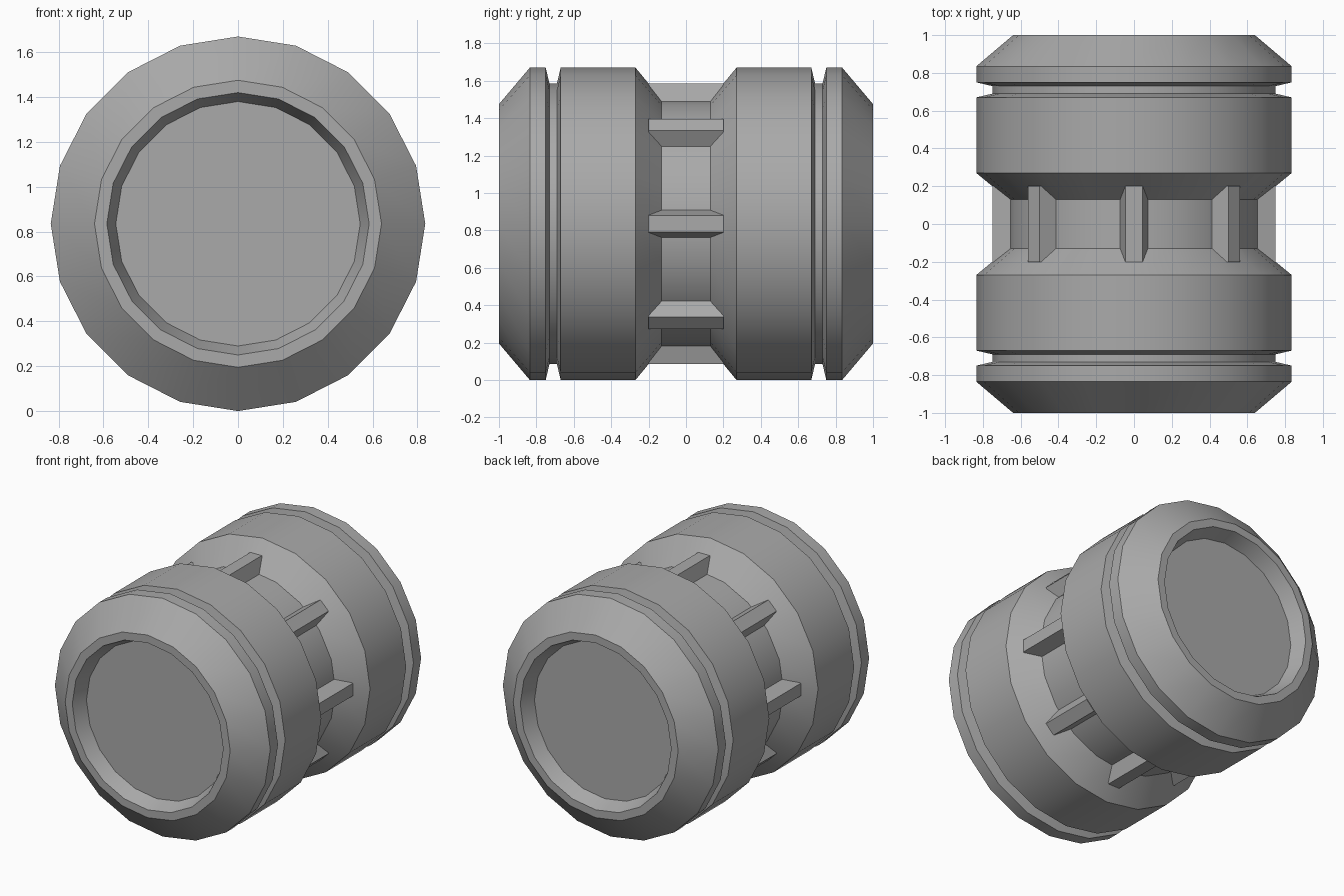
import bpy
import bmesh
import math
from mathutils import Matrix, Vector

SIDES = 20
RADIUS = 0.835
CENTRE = Matrix.Translation((0, 0, RADIUS))

cube = bpy.data.objects.get("Cube")
if cube:
    bpy.data.objects.remove(cube, do_unlink=True)

grey = bpy.data.materials.new("mid grey")
grey.use_nodes = True
colour = (0.4, 0.4, 0.4, 1)
grey.diffuse_color = colour
grey.node_tree.nodes["Principled BSDF"].inputs["Base Color"].default_value = colour


def add_object(name, bm, smooth):
    bmesh.ops.recalc_face_normals(bm, faces=bm.faces)
    mesh = bpy.data.meshes.new(name)
    bm.to_mesh(mesh)
    bm.free()
    mesh.materials.append(grey)
    obj = bpy.data.objects.new(name, mesh)
    obj.matrix_world = CENTRE
    bpy.context.collection.objects.link(obj)
    if smooth:
        bpy.ops.object.select_all(action="DESELECT")
        obj.select_set(True)
        bpy.context.view_layer.objects.active = obj
        bpy.ops.object.shade_smooth_by_angle(angle=math.radians(30))
    return obj


# Drum: half profile (y, radius) mirrored and turned around the y axis
half = [(-0.90, 0.545), (-1.0, 0.585), (-1.0, 0.64), (-0.835, RADIUS),
        (-0.75, RADIUS), (-0.73, 0.75), (-0.69, 0.75), (-0.67, RADIUS),
        (-0.27, RADIUS), (-0.13, 0.665)]
profile = half + [(-y, r) for y, r in reversed(half)]

bm = bmesh.new()
rings = []
for y, r in profile:
    angles = [math.tau * i / SIDES for i in range(SIDES)]
    rings.append([bm.verts.new((r * math.sin(a), y, r * math.cos(a))) for a in angles])
for a, b in zip(rings, rings[1:]):
    for i in range(SIDES):
        j = (i + 1) % SIDES
        bm.faces.new((a[i], a[j], b[j], b[i]))
# Recessed end plates
bm.faces.new(rings[0])
bm.faces.new(rings[-1])
add_object("drum_body", bm, True)

# Ribs: tapered bars around the waist
section = [(-0.083, 0.62), (0.083, 0.62), (0.044, 0.75), (-0.044, 0.75)]
bm = bmesh.new()
for k in range(8):
    turn = Matrix.Rotation(math.tau * k / 8, 3, "Y")
    ends = [[bm.verts.new(turn @ Vector((x, y, z))) for x, z in section]
            for y in (-0.2, 0.2)]
    for end in ends:
        bm.faces.new(end)
    for i in range(4):
        j = (i + 1) % 4
        bm.faces.new((ends[0][i], ends[0][j], ends[1][j], ends[1][i]))
add_object("waist_ribs", bm, False)
